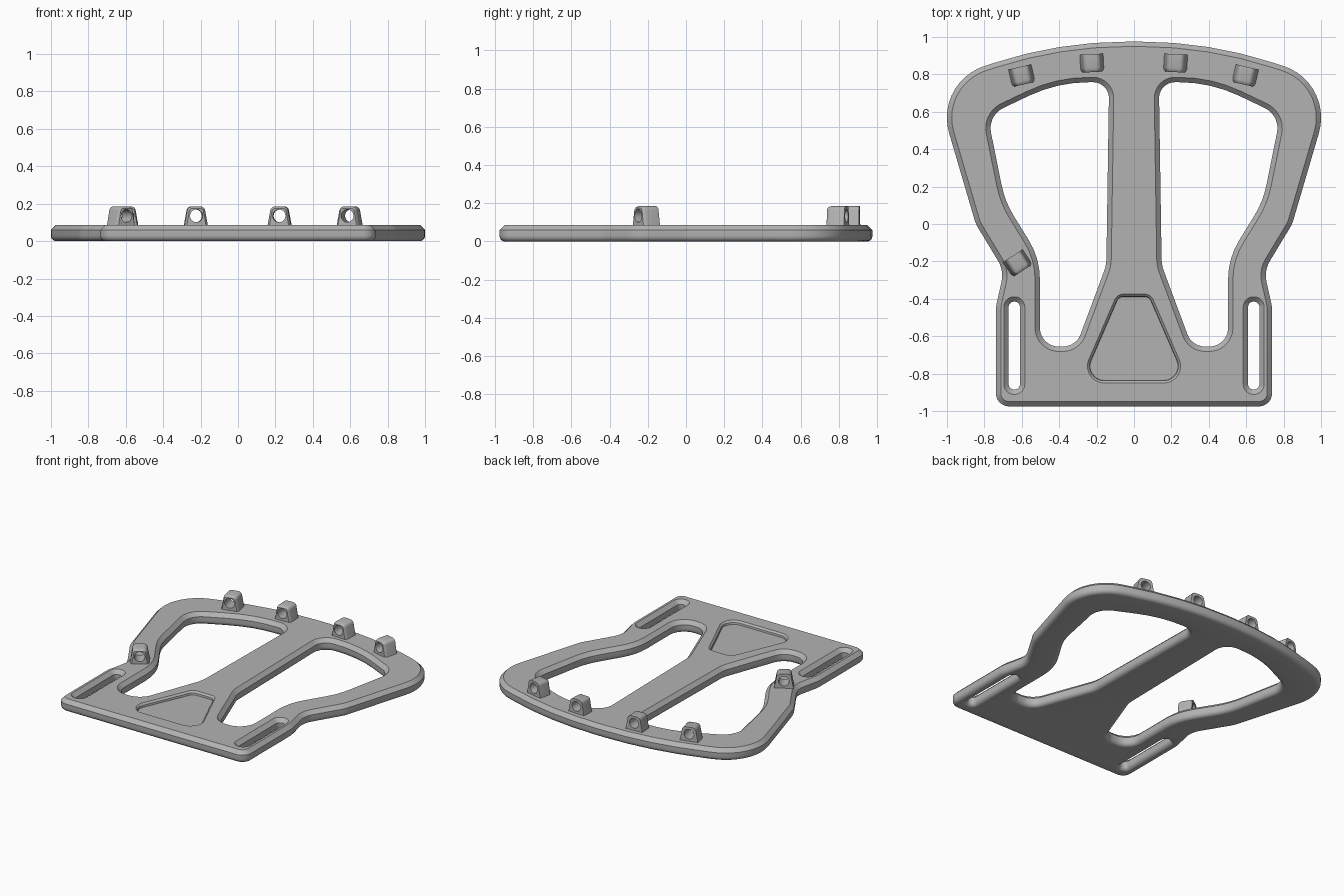
import bpy, bmesh, math
from mathutils import Matrix, Vector

cube = bpy.data.objects.get("Cube")
if cube:
    bpy.data.objects.remove(cube, do_unlink=True)

grey = bpy.data.materials.new("plain_grey")
grey.use_nodes = True
grey.diffuse_color = (0.45, 0.45, 0.45, 1)
grey.node_tree.nodes["Principled BSDF"].inputs["Base Color"].default_value = (0.45, 0.45, 0.45, 1)


def rounded(corners, hole=False):
    """Polygon of (x, y, radius) corners turned into a filleted loop."""
    loop = []
    n = len(corners)
    for i, (x, y, r) in enumerate(corners):
        p = Vector((x, y))
        if r == 0:
            loop.append(p)
            continue
        a = (Vector(corners[i - 1][:2]) - p).normalized()
        b = (Vector(corners[(i + 1) % n][:2]) - p).normalized()
        half = a.angle(b) / 2
        centre = p + (a + b).normalized() * (r / math.sin(half))
        start = p + a * (r / math.tan(half)) - centre
        sweep = math.pi - 2 * half
        if a.x * b.y - a.y * b.x > 0:
            sweep = -sweep
        steps = max(4, int(abs(sweep) / 0.14))
        for k in range(steps + 1):
            loop.append(centre + Matrix.Rotation(sweep * k / steps, 2) @ start)
    area = sum(loop[i - 1].x * q.y - q.x * loop[i - 1].y for i, q in enumerate(loop))
    if (area > 0) == hole:
        loop.reverse()
    return loop


def inset(loop, d):
    """Move a loop into the material, which lies on its left."""
    out = []
    for i, p in enumerate(loop):
        u = (p - loop[i - 1]).normalized()
        v = (loop[(i + 1) % len(loop)] - p).normalized()
        nu, nv = Vector((-u.y, u.x)), Vector((-v.y, v.x))
        out.append(p + (nu + nv) * (d / (1 + nu.dot(nv))))
    return out


def wall(bm, loop, profile):
    """Sweep (inset, height) steps round a loop; return its end edges."""
    n = len(loop)
    rings = [[bm.verts.new((q.x, q.y, z)) for q in inset(loop, d)] for d, z in profile]
    for lo, hi in zip(rings, rings[1:]):
        for i in range(n):
            bm.faces.new((lo[i - 1], lo[i], hi[i], hi[i - 1]))
    return [[bm.edges.get((r[i - 1], r[i])) for i in range(n)] for r in (rings[0], rings[-1])]


def solid(name, walls, recess=None):
    """Closed body from (loop, profile) walls, with an optional sunken panel."""
    bm = bmesh.new()
    bottom, top = [], []
    for loop, profile in walls:
        lo, hi = wall(bm, loop, profile)
        bottom += lo
        top += hi
    if recess:
        rim, floor = wall(bm, *recess)
        top += rim
        bmesh.ops.triangle_fill(bm, edges=floor, use_beauty=True)
    for edges in (bottom, top):
        bmesh.ops.triangle_fill(bm, edges=edges, use_beauty=True)
    bmesh.ops.recalc_face_normals(bm, faces=bm.faces)
    mesh = bpy.data.meshes.new(name)
    bm.to_mesh(mesh)
    bm.free()
    mesh.materials.append(grey)
    ob = bpy.data.objects.new(name, mesh)
    bpy.context.collection.objects.link(ob)
    bpy.ops.object.select_all(action='DESELECT')
    ob.select_set(True)
    bpy.context.view_layer.objects.active = ob
    bpy.ops.object.shade_smooth_by_angle(angle=math.radians(30))
    return ob


def mirrored(corners):
    return [(-x, y, r) for x, y, r in corners]


# Frame outline, right half from the top centre downwards
half_outline = [(0.40, 0.975, 2.3), (1.068, 0.757, 0.29), (0.846, 0.0, 0.2),
                (0.695, -0.25, 0.15), (0.738, -0.44, 0.2), (0.738, -0.975, 0.07)]
outline = rounded(half_outline + mirrored(half_outline)[::-1])

# Large window beside the centre rib, and the strap slot
window = [(0.133, 0.758, 0.085), (0.148, -0.22, 0.2), (0.31, -0.655, 0.1),
          (0.503, -0.655, 0.1), (0.503, -0.183, 0.4), (0.69, 0.12, 0.5),
          (0.783, 0.58, 0.12), (0.41, 0.758, 0.75)]
slot = [(sx, sy, 0.029) for sx, sy in
        ((0.61, -0.885), (0.67, -0.885), (0.67, -0.415), (0.61, -0.415))]
holes = [rounded(f(c), hole=True) for c in (window, slot) for f in (list, mirrored)]

# Shallow recess with a triangular rim
half_recess = [(0.09, -0.375, 0.05), (0.296, -0.85, 0.09)]
recess = rounded(half_recess + mirrored(half_recess)[::-1], hole=True)

# Edge section: round below, upright side, chamfer on top
T, R, C = 0.085, 0.03, 0.026
edge = [(R - R * math.sin(a), R - R * math.cos(a))
        for a in (math.radians(18 * k) for k in range(6))]
edge += [(0, T - C), (C, T)]
solid("frame_plate", [(loop, edge) for loop in [outline] + holes],
      (recess, [(0, T), (-0.012, T - 0.012), (-0.014, T - 0.025)]))

# Cable lugs: tapered blocks with a softened front and a round eye
half_lug = [(0.044, 0.1, 0.025), (0.066, -0.02, 0)]
lug = rounded(half_lug + mirrored(half_lug)[::-1])
eye = [Vector((0.034 * math.cos(a), 0.05 - 0.034 * math.sin(a)))
       for a in (math.tau * k / 32 for k in range(32))]
D = 0.048
lug_side = [(0, -D), (0, D - 0.02), (0.004, D - 0.008), (0.011, D)]
lugs = {"outer_right_lug": (-0.6, 0.793, 13), "inner_right_lug": (-0.225, 0.86, 3),
        "inner_left_lug": (0.222, 0.86, -3), "outer_left_lug": (0.595, 0.793, -13),
        "side_lug": (-0.622, -0.21, 33)}
for name, (x, y, turn) in lugs.items():
    ob = solid(name, [(lug, lug_side), (eye, [(0, -D), (0, D)])])
    ob.matrix_world = (Matrix.Translation((x, y, T))
                       @ Matrix.Rotation(math.radians(turn), 4, 'Z')
                       @ Matrix.Rotation(math.pi / 2, 4, 'X'))
